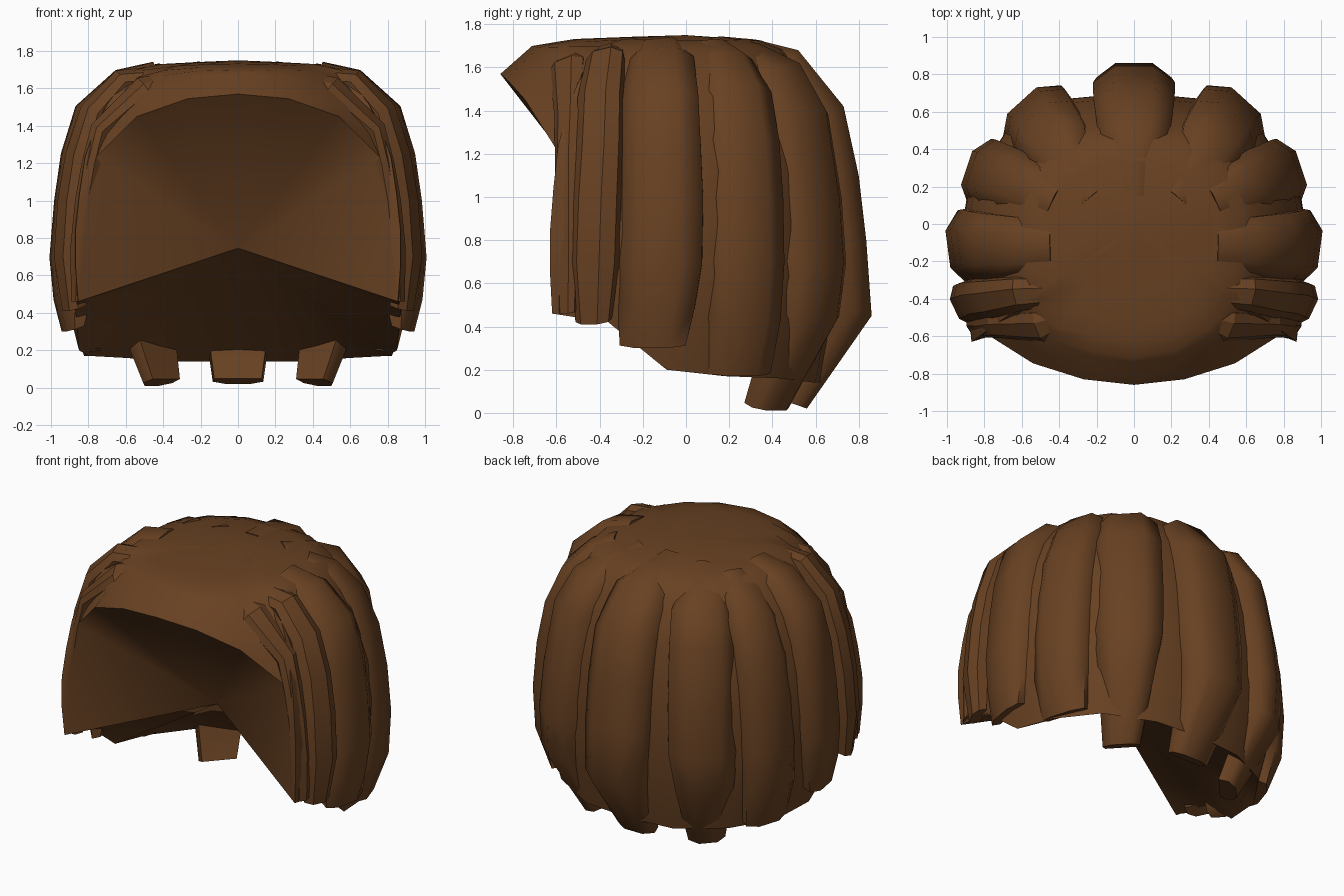
import bpy, bmesh, math
from mathutils import Vector

if "Cube" in bpy.data.objects:
    bpy.data.objects.remove(bpy.data.objects["Cube"])

brown = bpy.data.materials.new("chestnut_brown")
brown.diffuse_color = (0.138, 0.053, 0.016, 1)
brown.use_nodes = True
brown.node_tree.nodes["Principled BSDF"].inputs["Base Color"].default_value = brown.diffuse_color


def finish(name, bm, angle, mirror=False):
    bmesh.ops.recalc_face_normals(bm, faces=bm.faces[:])
    mesh = bpy.data.meshes.new(name)
    bm.to_mesh(mesh)
    bm.free()
    mesh.materials.append(brown)
    obj = bpy.data.objects.new(name, mesh)
    bpy.context.collection.objects.link(obj)
    if mirror:
        obj.modifiers.new("Mirror", 'MIRROR').use_clip = False
    bpy.ops.object.select_all(action='DESELECT')
    obj.select_set(True)
    bpy.context.view_layer.objects.active = obj
    bpy.ops.object.shade_smooth_by_angle(angle=math.radians(angle))
    return obj


# Cap: dome profile (height, relative radius), scaled to meet each rim point
PROFILE = [(0.1, 0.88), (0.5, 0.99), (0.8, 1.0), (1.2, 0.95), (1.45, 0.85),
           (1.57, 0.76), (1.70, 0.63), (1.735, 0.44), (1.75, 0.0)]


def radius(z):
    for (z0, r0), (z1, r1) in zip(PROFILE, PROFILE[1:]):
        if z <= z1:
            return r0 + (r1 - r0) * (z - z0) / (z1 - z0)
    return 0.0


# Right half of the rim, from fringe tip to nape
rim = [(0, -.86, 1.57), (.27, -.83, 1.545), (.54, -.745, 1.45), (.77, -.60, 1.22),
       (.855, -.62, .46), (.87, -.36, .42), (.85, -.09, .2), (.80, .18, .17),
       (.62, .44, .16), (.32, .60, .14), (0, .63, .14)]
rim += [(-x, y, z) for x, y, z in rim[-2:0:-1]]
STEPS = [0, .15, .3, .45, .6, .72, .82, .9, .96, .985]

bm = bmesh.new()
columns = []
for x, y, z in rim:
    col = []
    for t in STEPS:
        h = z + (1.75 - z) * t
        s = radius(h) / radius(z)
        col.append(bm.verts.new((x * s, y * s, h)))
    columns.append(col)
crown = bm.verts.new((0, 0, 1.75))
hollow = bm.verts.new((0, -.22, .745))
for i, a in enumerate(columns):
    b = columns[(i + 1) % len(columns)]
    for j in range(len(STEPS) - 1):
        bm.faces.new((a[j], b[j], b[j + 1], a[j + 1]))
    bm.faces.new((a[-1], b[-1], crown))
    bm.faces.new((b[0], a[0], hollow))
finish("hair_cap", bm, 40)


# Locks: rounded strips swept along a path of (x, y, z, width), ending in a level tip
def lock(name, path, depth=0.2, mirror=True, angle=62, tip=0.09):
    pts = [Vector(p[:3]) for p in path]
    bm = bmesh.new()
    rings = []
    last = len(pts) - 1
    for i, p in enumerate(pts):
        t = (pts[min(i + 1, last)] - pts[max(i - 1, 0)]).normalized()
        w = path[i][3]
        d = min(depth, w * 0.5)
        n = p - Vector((0, 0, 0.75))
        if i == last:
            t = Vector((0, 0, -1))
            d = min(d, tip)
        n = (n - t * n.dot(t)).normalized()
        side = t.cross(n)
        if i == last:
            n = (n - Vector((0, 0, 0.35))).normalized()
        section = [(-.47, -1), (-.5, -.4), (-.25, 0), (.25, 0), (.5, -.4), (.47, -1)]
        rings.append([bm.verts.new(p + side * u * w + n * v * d) for u, v in section])
    for a, b in zip(rings, rings[1:]):
        for k in range(6):
            m = (k + 1) % 6
            bm.faces.new((a[k], a[m], b[m], b[k]))
    bm.faces.new(rings[0])
    bm.faces.new(rings[-1])
    finish(name, bm, angle, mirror)


lock("back_center_lock", [
    (0, .15, 1.745, .18), (0, .32, 1.73, .23), (0, .52, 1.68, .38), (0, .73, 1.42, .43),
    (0, .80, 1.1, .44), (0, .835, .8, .44), (0, .86, .45, .40), (0, .56, .02, .27)],
    mirror=False)
lock("back_side_lock", [
    (.24, .14, 1.74, .18), (.37, .30, 1.70, .30), (.46, .47, 1.61, .38), (.54, .58, 1.40, .41),
    (.58, .64, 1.0, .42), (.60, .66, .7, .42), (.60, .64, .44, .36), (.46, .42, .01, .23)],
    tip=.11)
lock("rear_side_lock", [
    (.44, .12, 1.73, .2), (.58, .19, 1.67, .30), (.72, .25, 1.52, .35), (.82, .28, 1.28, .37),
    (.87, .295, 1.0, .38), (.895, .30, .7, .38), (.885, .29, .42, .36), (.80, .26, .17, .30)])
lock("side_lock", [
    (.45, -.13, 1.735, .26), (.65, -.13, 1.69, .32), (.86, -.13, 1.50, .36), (.935, -.13, 1.25, .38),
    (.97, -.13, 1.0, .40), (.995, -.135, .7, .40), (.975, -.15, .48, .36), (.93, -.16, .30, .31)])
lock("front_side_lock", [
    (.48, -.38, 1.70, .16), (.64, -.39, 1.685, .18), (.82, -.42, 1.50, .21), (.90, -.43, 1.25, .22),
    (.94, -.445, 1.0, .23), (.96, -.455, .7, .23), (.92, -.45, .41, .17)],
    depth=0.14, angle=30)
lock("front_edge_strand", [
    (.28, -.48, 1.70, .06), (.52, -.57, 1.64, .18), (.77, -.565, 1.40, .13), (.82, -.57, 1.2, .12),
    (.855, -.57, 1.0, .12), (.88, -.57, .75, .12), (.88, -.565, .46, .09)],
    depth=0.08, angle=30)
